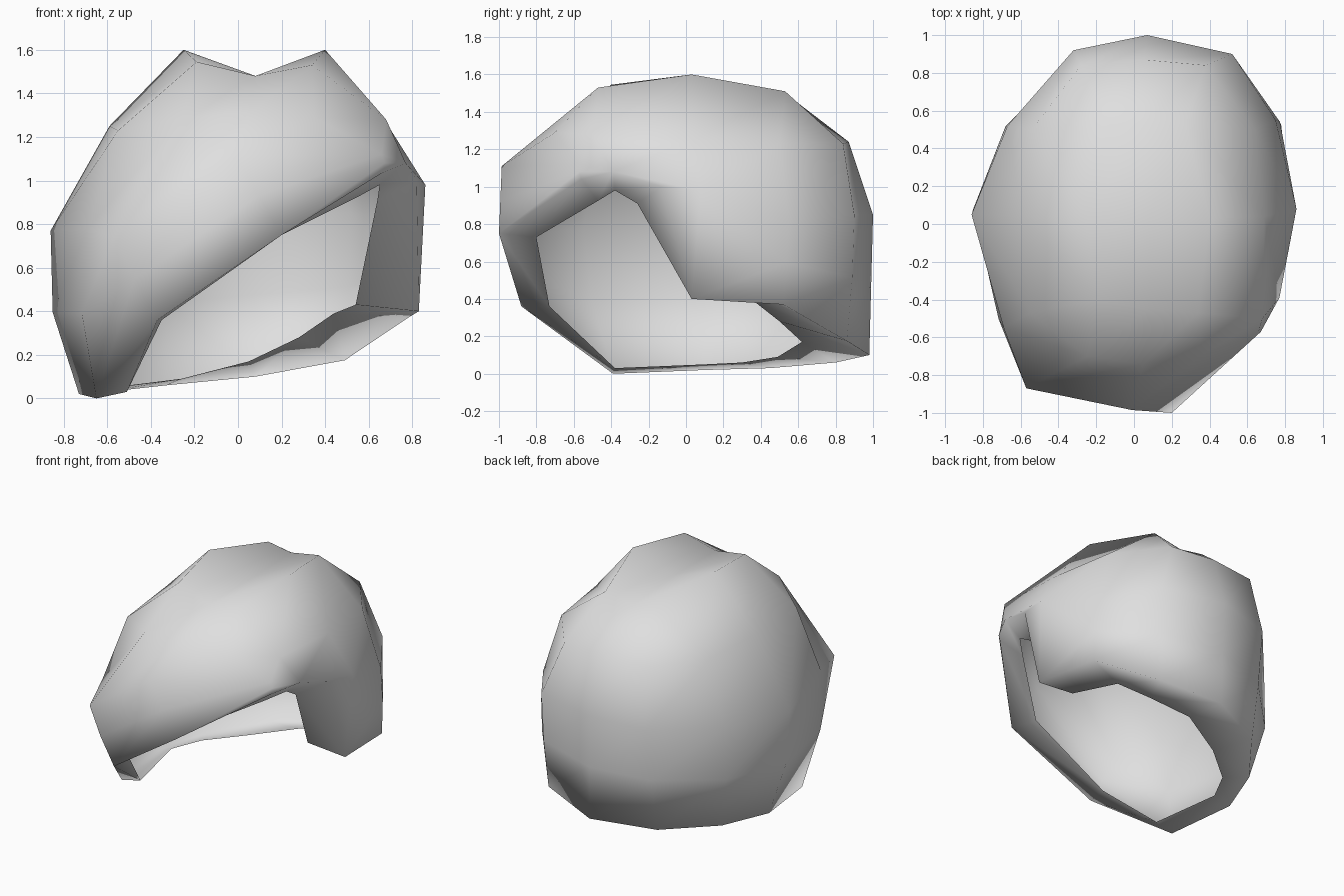
import bpy, bmesh
from mathutils import Vector

cube = bpy.data.objects.get("Cube")
if cube:
    bpy.data.objects.remove(cube, do_unlink=True)

mat = bpy.data.materials.new("light grey")
mat.use_nodes = True
mat.diffuse_color = (0.74, 0.74, 0.74, 1)
mat.node_tree.nodes["Principled BSDF"].inputs["Base Color"].default_value = (0.74, 0.74, 0.74, 1)

# Rings run front -> left side (+x) -> back -> right side (-x), twelve columns
CORNER, SIDE = 2, 3      # columns of the fringe corner and the side lock at +x
MID_X = 0.05             # mirror line of the upper ring

# Outer lower edge: swept fringe, side lock, nape
hem = [(.2, -1, .75), (.67, -.56, 1.04), (.77, -.39, 1.08), (.83, .03, .4),
       (.78, .52, .37), (.49, .86, .175), (.08, .98, .1), (-.33, .8, .06),
       (-.6, .45, .03), (-.73, .1, .02), (-.65, -.39, 0), (-.37, -.88, .36)]
# Widest ring
belt = [(-.01, -.985, 1.11), (.66, -.57, 1.12), (.77, -.39, 1.08), (.86, .08, .98),
        (.75, .55, .82), (.52, .9, .85), (.07, 1, .85), (-.32, .92, .82),
        (-.67, .52, .78), (-.86, .05, .77), (-.69, -.55, .78), (-.57, -.87, .74)]
# Upper ring, half of it mirrored, with a fuller corner above the side lock
half = [(MID_X, -.74, 1.31), (-.25, -.7, 1.29), (-.55, -.47, 1.23), (-.59, .04, 1.25),
        (-.54, .5, 1.23), (-.28, .84, 1.23), (MID_X, .87, 1.24)]
crown = [(2 * MID_X - x, y, z) for x, y, z in half] + half[5:0:-1]
crown[CORNER] = (.68, -.5, 1.28)
# Top patch: two raised ridges beside a sunken parting
left_ridge = [(.34, -.47, 1.53), (.4, .03, 1.6), (.27, .53, 1.51)]
right_ridge = [(-.19, -.4, 1.545), (-.25, .03, 1.6), (-.13, .53, 1.5)]
parting = [(.08, -.45, 1.48), (.08, .03, 1.48), (.05, .53, 1.47)]
# Front corner of the side lock, between fringe corner and side
lock_corner = (.82, -.13, 1.0)
# Inner edge of the turned-in rim
lip = [(.16, -.8, .73), (.55, -.47, .925), (.65, -.38, .98), (.64, -.26, .91),
       (.54, .02, .43), (.44, .36, .39), (.28, .5, .28),
       (.05, .62, .17), (-.26, .49, .09), (-.5, .3, .06), (-.6, .1, .05),
       (-.51, -.38, .03), (-.35, -.73, .36)]

# Ring between hem and belt, bulging on the right side
middle = []
for i, (a, b) in enumerate(zip(hem, belt)):
    p = (Vector(a) + Vector(b)) / 2
    k = 1.07 if 8 <= i <= 10 else 1.01
    middle.append((p.x * k, p.y * k if abs(p.y) < .95 else p.y, p.z))

bm = bmesh.new()


def ring(points):
    return [bm.verts.new(p) for p in points]


def face(*verts):
    unique = list(dict.fromkeys(verts))
    if len(unique) > 2:
        bm.faces.new(unique)


def bridge(low, high, skip=None):
    n = len(low)
    for i in range(n):
        if i != skip:
            j = (i + 1) % n
            face(low[i], low[j], high[j], high[i])


v_hem, v_mid, v_belt, v_crown = map(ring, (hem, middle, belt, crown))
# Merge levels where the shell narrows beside the open face
for level, col in ((v_hem, CORNER), (v_mid, CORNER), (v_mid, SIDE)):
    bm.verts.remove(level[col])
    level[col] = v_belt[col]

# Top patch
left, right, mid = map(ring, (left_ridge, right_ridge, parting))
for i in range(2):
    face(mid[i], left[i], left[i + 1], mid[i + 1])
    face(right[i], mid[i], mid[i + 1], right[i + 1])
v_top = [mid[0], left[0], left[0], left[1], left[2], left[2],
         mid[2], right[2], right[2], right[1], right[0], right[0]]

# Shell, leaving the gap in front of the side lock open
bridge(v_hem, v_mid, CORNER)
bridge(v_mid, v_belt)
bridge(v_belt, v_crown)
bridge(v_crown, v_top)

# Front edge of the side lock
lock = bm.verts.new(lock_corner)
face(v_hem[SIDE], v_belt[SIDE], lock)
face(v_belt[CORNER], lock, v_belt[SIDE])

# Turned-in rim following the hem and the side lock
bridge(ring(lip), v_hem[:SIDE] + [lock] + v_hem[SIDE:])

mesh = bpy.data.meshes.new("hair_shell")
bm.to_mesh(mesh)
bm.free()
mesh.materials.append(mat)
for poly in mesh.polygons:
    poly.use_smooth = True
hair = bpy.data.objects.new("hair_shell", mesh)
bpy.context.collection.objects.link(hair)
